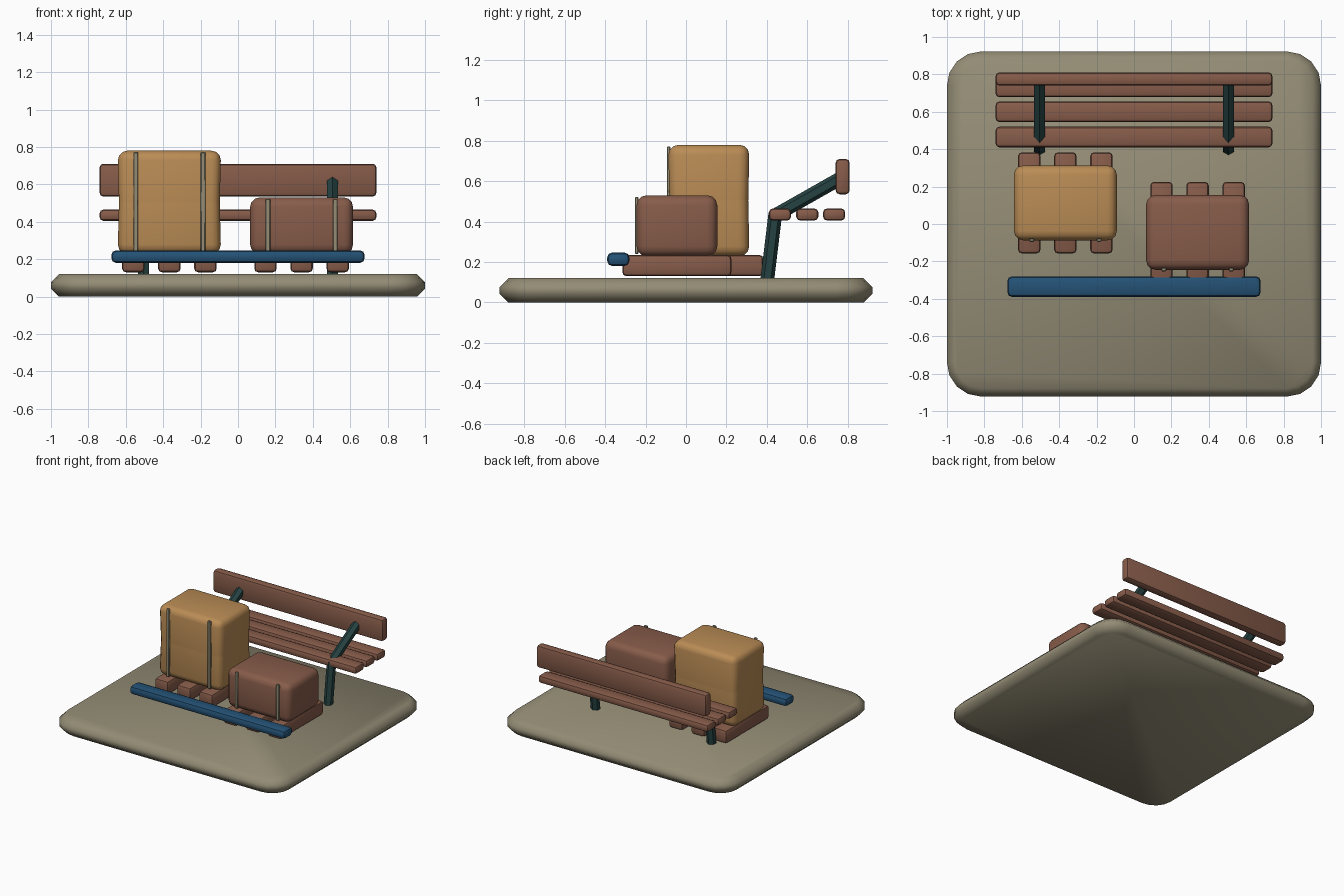
import bpy, bmesh, math
from mathutils import Vector, Matrix

default = bpy.data.objects.get("Cube")
if default:
    bpy.data.objects.remove(default, do_unlink=True)


def material(name, rgb):
    """Flat material from display-space 0-255 values."""
    lin = [((c / 255 + 0.055) / 1.055) ** 2.4 for c in rgb] + [1.0]
    m = bpy.data.materials.new(name)
    m.use_nodes = True
    m.diffuse_color = lin
    m.node_tree.nodes["Principled BSDF"].inputs["Base Color"].default_value = lin
    return m


STONE = material("stone", (147, 140, 117))
WOOD = material("brown wood", (135, 92, 74))
CARD = material("tan board", (186, 140, 85))
BLUE = material("blue paint", (36, 82, 118))
IRON = material("dark iron", (38, 66, 66))
STRAP = material("grey strap", (147, 140, 117))


def finish(name, bm, mat, angle=40):
    bmesh.ops.recalc_face_normals(bm, faces=bm.faces)
    mesh = bpy.data.meshes.new(name)
    bm.to_mesh(mesh)
    bm.free()
    mesh.materials.append(mat)
    ob = bpy.data.objects.new(name, mesh)
    bpy.context.collection.objects.link(ob)
    bpy.ops.object.select_all(action="DESELECT")
    ob.select_set(True)
    bpy.context.view_layer.objects.active = ob
    bpy.ops.object.shade_smooth_by_angle(angle=math.radians(angle))
    return ob


def box_mesh(x, y, z):
    """Plain box from three (low, high) ranges."""
    bm = bmesh.new()
    size = [b - a for a, b in (x, y, z)]
    mid = [(a + b) / 2 for a, b in (x, y, z)]
    bmesh.ops.create_cube(bm, size=1, matrix=Matrix.Translation(mid) @ Matrix.Diagonal(size + [1]))
    return bm


def box(name, mat, x, y, z, bevel=0.02, segments=2):
    bm = box_mesh(x, y, z)
    bmesh.ops.bevel(bm, geom=bm.edges[:], offset=bevel, segments=segments,
                    profile=0.5, affect="EDGES")
    return finish(name, bm, mat)


def is_upright(e):
    return abs(e.verts[0].co.z - e.verts[1].co.z) > 0.01


def bar(name, mat, start, end, radius):
    """Six-sided bar between two points, one corner edge facing along y."""
    start, end = Vector(start), Vector(end)
    axis = (end - start).normalized()
    side = Vector((1, 0, 0))
    up = axis.cross(side)
    bm = bmesh.new()
    rings = []
    for p in (start, end):
        ring = []
        for i in range(6):
            a = math.tau * i / 6
            ring.append(bm.verts.new(p + radius * (up * math.cos(a) + side * math.sin(a))))
        rings.append(ring)
    for i in range(6):
        j = (i + 1) % 6
        bm.faces.new((rings[0][i], rings[0][j], rings[1][j], rings[1][i]))
    for ring in rings:
        bm.faces.new(ring)
    return finish(name, bm, mat, 30)


# Paved base: rounded corners, then chamfered rims
bm = box_mesh((-1, 1), (-0.922, 0.922), (0, 0.12))
bmesh.ops.bevel(bm, geom=[e for e in bm.edges if is_upright(e)], offset=0.18,
                segments=4, profile=0.5, affect="EDGES")
bmesh.ops.bevel(bm, geom=[e for e in bm.edges if not is_upright(e)], offset=0.043,
                segments=1, affect="EDGES")
finish("base", bm, STONE, 50)

# Bench: seat slats, backrest and bent iron legs
for i, y in enumerate((0.465, 0.6, 0.733)):
    box(f"bench_slat_{i + 1}", WOOD, (-0.74, 0.74), (y - 0.055, y + 0.055), (0.405, 0.465))
box("bench_backrest", WOOD, (-0.74, 0.74), (0.74, 0.81), (0.535, 0.71))
for side, x in (("right", -0.505), ("left", 0.505)):
    bar(f"bench_leg_{side}", IRON, (x, 0.402, 0.11), (x, 0.442, 0.44), 0.034)
    bar(f"bench_back_arm_{side}", IRON, (x, 0.44, 0.43), (x, 0.77, 0.617), 0.034)


# Crates on slatted pallets, each with two front straps
def crate(name, mat, cx, cy, top, seam=False):
    for i in (-1, 0, 1):
        x = cx + i * 0.193
        box(f"{name}_pallet_slat_{i + 2}", WOOD, (x - 0.06, x + 0.06),
            (cy - 0.27, cy + 0.27), (0.13, 0.235))
    bm = box_mesh((cx - 0.275, cx + 0.275), (cy - 0.2, cy + 0.2), (0.228, top))
    bmesh.ops.bevel(bm, geom=bm.edges[:], offset=0.05, segments=3, profile=0.5, affect="EDGES")
    if seam:
        # Slight waist where the two halves meet
        z = (0.228 + top) / 2
        cut = bmesh.ops.bisect_plane(bm, geom=bm.verts[:] + bm.edges[:] + bm.faces[:],
                                     plane_co=(0, 0, z), plane_no=(0, 0, 1))
        for item in cut["geom_cut"]:
            if isinstance(item, bmesh.types.BMVert):
                item.co.x = cx + (item.co.x - cx) * 0.98
                item.co.y = cy + (item.co.y - cy) * 0.975
            else:
                item.smooth = False
    finish(name, bm, mat, 40)
    for side, dx in (("right", -0.18), ("left", 0.18)):
        x = cx + dx
        box(f"{name}_strap_{side}", STRAP, (x - 0.013, x + 0.013),
            (cy - 0.208, cy - 0.19), (0.24, top - 0.008), 0.004, 1)


crate("tall_crate", CARD, -0.367, 0.113, 0.78, seam=True)
crate("low_crate", WOOD, 0.34, -0.045, 0.53)

# Blue rail in front of the crates
box("front_rail", BLUE, (-0.677, 0.677), (-0.39, -0.28), (0.18, 0.247), 0.025)
